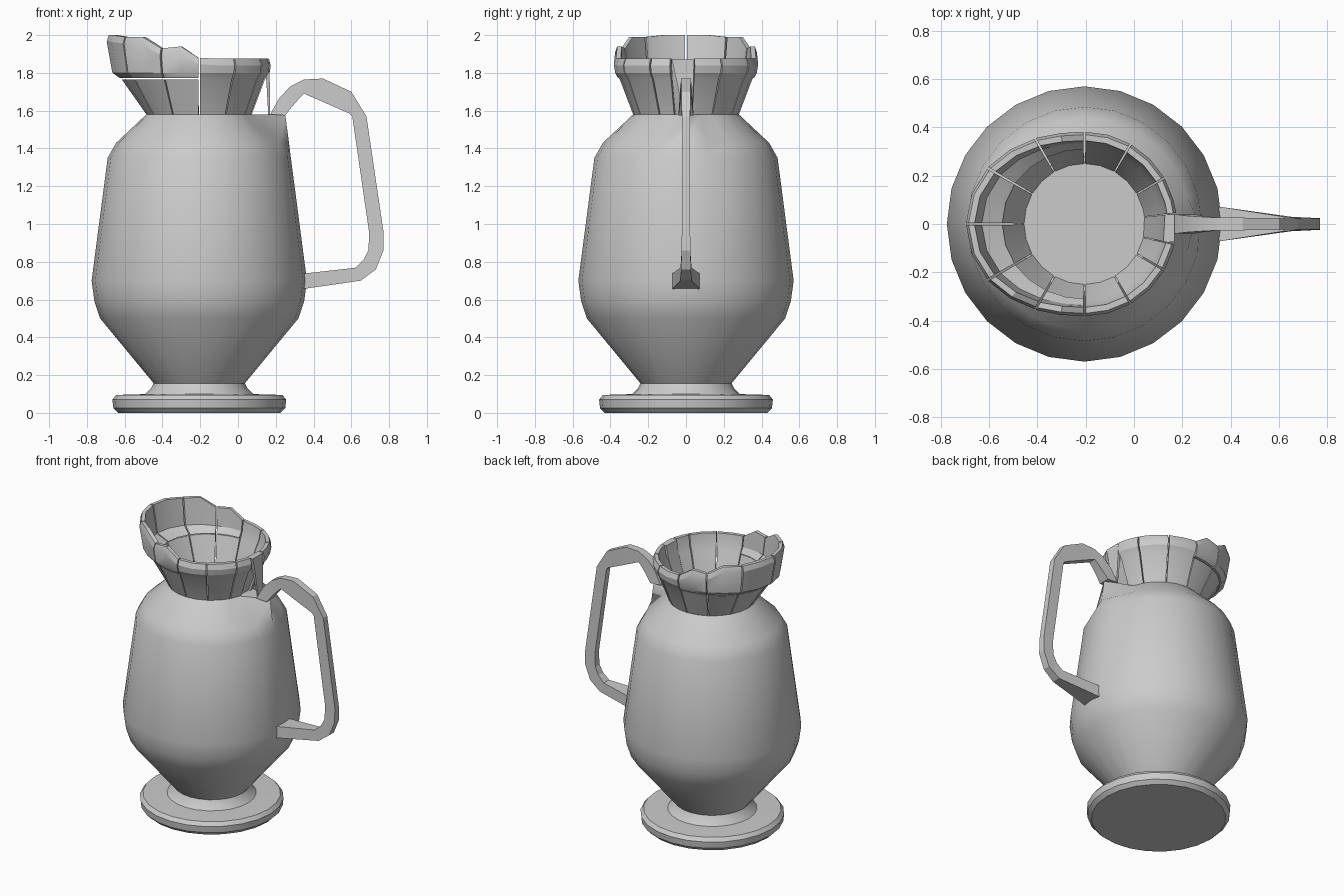
import bpy, bmesh
from math import cos, sin, radians, pi

cube = bpy.data.objects.get("Cube")
if cube:
    bpy.data.objects.remove(cube, do_unlink=True)

CX = -0.205  # vertical axis of the vessel

clay = bpy.data.materials.new("plain grey")
clay.use_nodes = True
GREY = (0.6, 0.6, 0.6, 1)
clay.diffuse_color = GREY
clay.node_tree.nodes["Principled BSDF"].inputs["Base Color"].default_value = GREY


def loft(name, sections, angle=30):
    """Skin a row of closed sections and cap both ends."""
    bm = bmesh.new()
    rows = [[bm.verts.new(p) for p in s] for s in sections]
    n = len(rows[0])
    for a, b in zip(rows, rows[1:]):
        for i in range(n):
            j = (i + 1) % n
            bm.faces.new((a[i], a[j], b[j], b[i]))
    bm.faces.new(rows[0])
    bm.faces.new(rows[-1])
    bmesh.ops.recalc_face_normals(bm, faces=bm.faces)
    mesh = bpy.data.meshes.new(name)
    bm.to_mesh(mesh)
    bm.free()
    mesh.materials.append(clay)
    ob = bpy.data.objects.new(name, mesh)
    bpy.context.collection.objects.link(ob)
    bpy.ops.object.select_all(action='DESELECT')
    ob.select_set(True)
    bpy.context.view_layer.objects.active = ob
    bpy.ops.object.shade_smooth_by_angle(angle=radians(angle))
    return ob


def ring(r, z, n=24):
    return [(CX + r * cos(2 * pi * i / n), r * sin(2 * pi * i / n), z) for i in range(n)]


def polar(deg, r, z):
    return (CX + r * cos(radians(deg)), r * sin(radians(deg)), z)


# Foot: flat disc with softened edge, then a short flared collar
loft("foot", [ring(r, z) for r, z in
              [(0.43, 0), (0.455, 0.025), (0.46, 0.07), (0.44, 0.095), (0.27, 0.1)]], 35)
loft("foot_collar", [ring(r, z) for r, z in [(0.29, 0.095), (0.255, 0.13), (0.24, 0.16)]])

# Body: turned belly with one shoulder corner drawn out to meet the handle
body_rings = [ring(r, z) for r, z in
              [(0.24, 0.155), (0.525, 0.5), (0.555, 0.59), (0.57, 0.7),
               (0.485, 1.35), (0.44, 1.43), (0.28, 1.58)]]
for row, x in zip(body_rings[-3:], (0.28, 0.27, 0.25)):
    row[0] = (x, 0, row[0][2])
loft("body", body_rings, 40)

# Rim: twelve petals, rising and flaring towards the spout at -x
RIM_HEIGHT = {180: 2.0, 165: 2.0, 150: 1.99, 135: 1.99, 120: 1.93, 105: 1.94, 90: 1.88}


def petal_section(deg, at, tier):
    """Wall section at one angle; 'at' is the nominal angle before the gap."""
    side = abs(at if at <= 180 else at - 360)
    f = max(0, -cos(radians(at))) ** 2
    top = RIM_HEIGHT.get(side, 1.875)
    low = [(0.28, 1.58), (0.35 + 0.06 * f, 1.765)]
    low_in = [(0.315 + 0.03 * f, 1.765), (0.25, 1.581)]
    high = [(0.375 + 0.085 * f, 1.8), (0.382 + 0.108 * f, top - 0.035), (0.37 + 0.11 * f, top)]
    high_in = [(0.345 + 0.11 * f, top), (0.335 + 0.09 * f, 1.81)]
    if tier == "whole":
        pts = low + high + high_in + low_in
    elif tier == "lower":
        pts = low + low_in
    else:
        pts = [(0.36 + 0.06 * f, 1.772)] + high + high_in + [(0.31 + 0.03 * f, 1.772)]
    return [polar(deg, r, z) for r, z in pts]


for k in range(12):
    a = 30 * k
    start = 7 if k == 0 else 0.6
    end = 13 if k == 11 else 0.6
    spout = 90 <= a < 270
    for tier in (("lower", "upper") if spout else ("whole",)):
        loft(f"rim_petal_{tier}_{k + 1}",
             [petal_section(a + start, a, tier), petal_section(a + 15, a + 15, tier),
              petal_section(a + 30 - end, a + 30, tier)], 25)

# Narrow spur closing the rim gap and dropping to the handle root
loft("rim_spur", [[(0.14, -0.075, 1.87), (0.168, -0.075, 1.87), (0.168, 0.04, 1.87), (0.14, 0.04, 1.87)],
                  [(0.15, -0.05, 1.76), (0.168, -0.05, 1.76), (0.168, 0.04, 1.76), (0.15, 0.04, 1.76)],
                  [(0.16, -0.015, 1.58), (0.17, -0.015, 1.58), (0.17, 0.03, 1.58), (0.16, 0.03, 1.58)]])
loft("rim_gap_panel", [[polar(d, r, z) for r, z in
                        [(0.265, 1.58), (0.34, 1.77), (0.36, 1.87), (0.335, 1.87), (0.315, 1.77), (0.25, 1.581)]]
                       for d in (-12.5, 6.5)])

# Handle: outer and inner edge points with half width
handle_path = [
    ((0.17, 1.58), (0.25, 1.575), 0.04),
    ((0.22, 1.67), (0.285, 1.62), 0.034),
    ((0.28, 1.73), (0.32, 1.66), 0.03),
    ((0.35, 1.765), (0.35, 1.69), 0.026),
    ((0.45, 1.77), (0.43, 1.655), 0.026),
    ((0.60, 1.70), (0.59, 1.585), 0.024),
    ((0.68, 1.57), (0.605, 1.57), 0.022),
    ((0.77, 0.96), (0.695, 0.95), 0.022),
    ((0.77, 0.86), (0.69, 0.86), 0.024),
    ((0.73, 0.76), (0.665, 0.81), 0.026),
    ((0.65, 0.70), (0.62, 0.768), 0.03),
    ((0.35, 0.657), (0.35, 0.738), 0.072),
]
loft("handle", [[(o[0], -w, o[1]), (o[0], w, o[1]), (i[0], w, i[1]), (i[0], -w, i[1])]
                for o, i, w in handle_path], 20)
